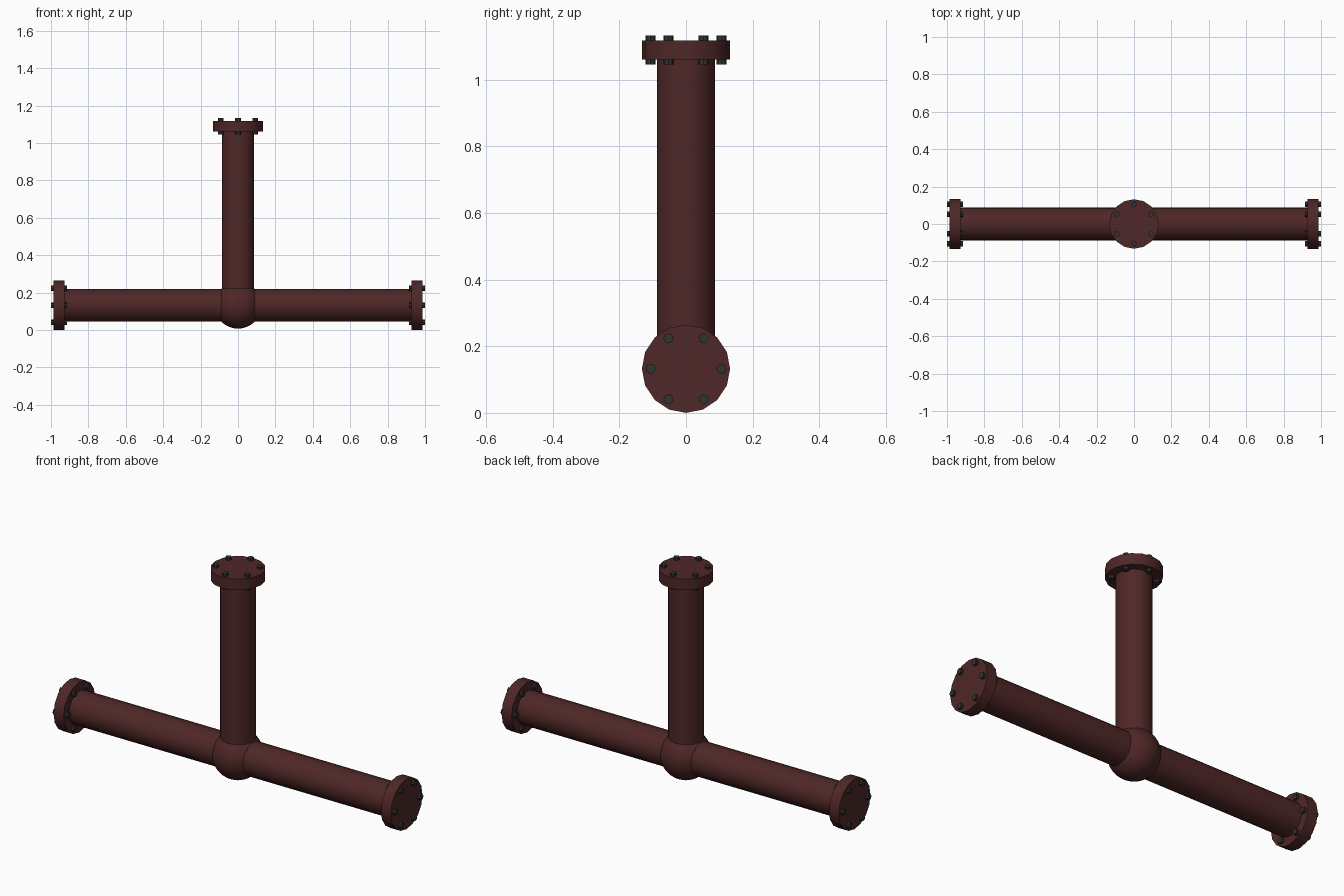
import bpy
import math
from mathutils import Matrix, Vector

cube = bpy.data.objects.get("Cube")
if cube:
    bpy.data.objects.remove(cube, do_unlink=True)


def make_material(name, color):
    mat = bpy.data.materials.new(name)
    mat.use_nodes = True
    mat.diffuse_color = color
    mat.node_tree.nodes["Principled BSDF"].inputs["Base Color"].default_value = color
    return mat


rust = make_material("dark rust red", (0.078, 0.020, 0.020, 1))
iron = make_material("dark iron", (0.028, 0.034, 0.032, 1))

RADIUS = 0.1325                      # flange radius, also the hub height
HUB = Matrix.Translation((0, 0, RADIUS))


def finish(name, mat, angle=40):
    obj = bpy.context.object
    obj.name = name
    obj.data.materials.append(mat)
    bpy.ops.object.shade_smooth_by_angle(angle=math.radians(angle))
    return obj


def cylinder(name, mat, frame, radius, start, end, sides, offset=(0, 0)):
    """Cylinder along the local z axis of an arm frame."""
    bpy.ops.mesh.primitive_cylinder_add(vertices=sides, radius=radius, depth=end - start)
    obj = finish(name, mat)
    obj.matrix_world = frame @ Matrix.Translation((*offset, (start + end) / 2))
    return obj


# Rounded joint where the three pipes meet
bpy.ops.mesh.primitive_uv_sphere_add(segments=32, ring_count=16, radius=0.125,
                                     location=(0, 0, RADIUS))
finish("joint", rust)

# Three identical arms: pipe, flange and a ring of through bolts
arms = {"top": 0, "left": math.pi / 2, "right": -math.pi / 2}
for side, turn in arms.items():
    frame = HUB @ Matrix.Rotation(turn, 4, "Y")
    cylinder(side + "_pipe", rust, frame, 0.087, 0, 0.95, 18)
    cylinder(side + "_flange", rust, frame, RADIUS, 0.928, 0.986, 16)
    for i in range(6):
        a = math.radians(30 + 60 * i)
        spot = Vector((math.cos(a), math.sin(a))) * 0.106
        cylinder(f"{side}_bolt_{i + 1}", iron, frame, 0.015, 0.914, 1.0, 8, spot)
